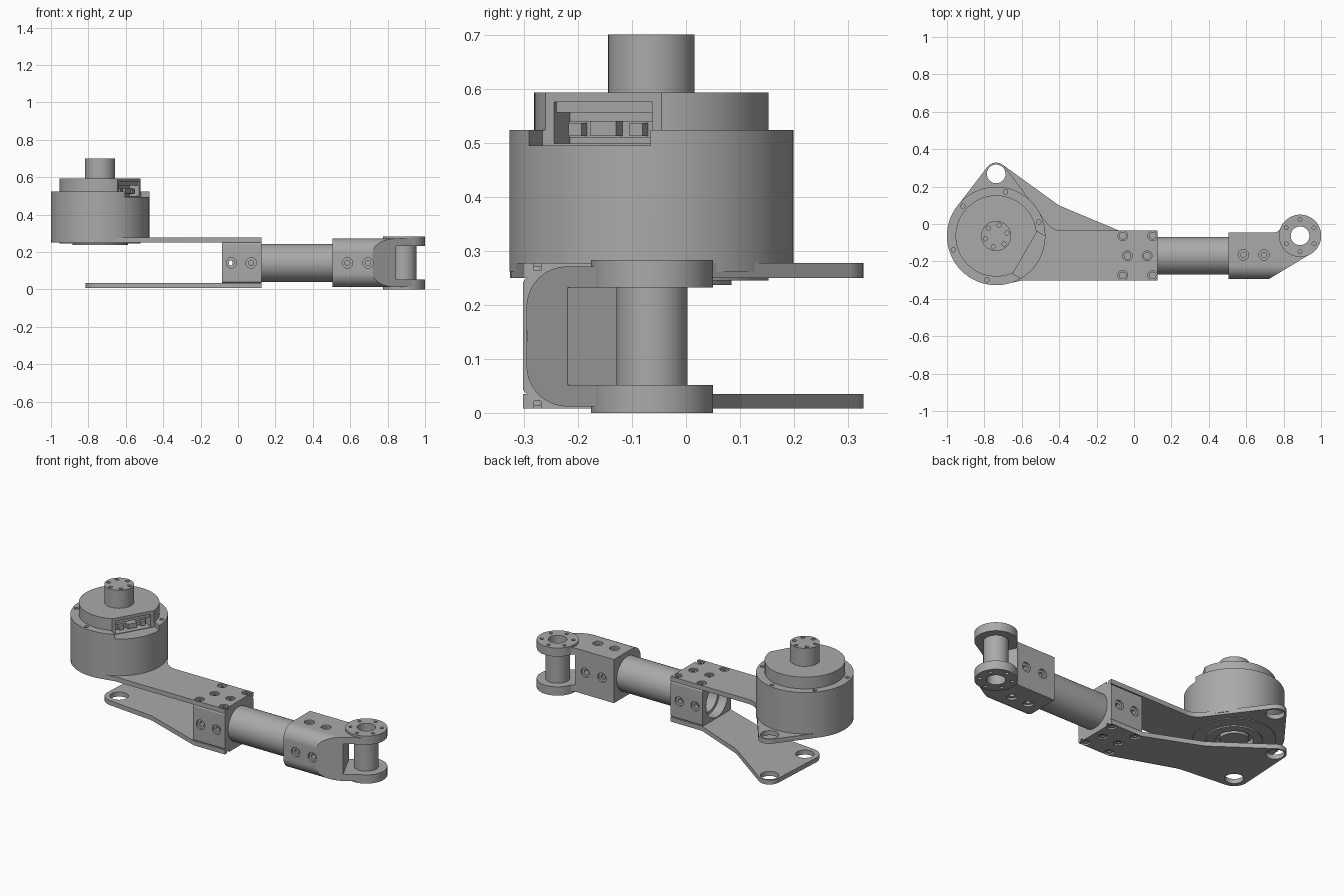
import bpy, bmesh, math
from math import sin, cos, pi, radians
from mathutils import Matrix

if "Cube" in bpy.data.objects:
    bpy.data.objects.remove(bpy.data.objects["Cube"])

metal = bpy.data.materials.new("machined_grey")
metal.use_nodes = True
GREY = (0.4, 0.4, 0.4, 1)
metal.diffuse_color = GREY
metal.node_tree.nodes["Principled BSDF"].inputs["Base Color"].default_value = GREY

MOTOR = (-0.737, -0.064)
LUG = (-0.737, 0.268)
HUB = (0.888, -0.063)
TUBE = (-0.17, 0.1415)


def to_object(name, bm):
    bmesh.ops.recalc_face_normals(bm, faces=bm.faces)
    mesh = bpy.data.meshes.new(name)
    bm.to_mesh(mesh)
    bm.free()
    mesh.materials.append(metal)
    obj = bpy.data.objects.new(name, mesh)
    bpy.context.collection.objects.link(obj)
    return obj


def belt(circles):
    """Outline wrapped counter-clockwise round circles; negative radius is a concave fillet."""
    n = len(circles)
    normals = []
    for i in range(n):
        (x1, y1, r1), (x2, y2, r2) = circles[i], circles[(i + 1) % n]
        dx, dy = x2 - x1, y2 - y1
        ratio = max(-1, min(1, (r1 - r2) / math.hypot(dx, dy)))
        normals.append(math.atan2(dy, dx) - math.acos(ratio))
    points = []
    for i, (x, y, r) in enumerate(circles):
        if r == 0:
            points.append((x, y))
            continue
        start = normals[i - 1]
        sweep = (normals[i] - start) % (2 * pi)
        if r < 0:
            sweep -= 2 * pi
        steps = max(3, int(abs(sweep) * 12))
        points += [(x + r * cos(start + sweep * k / steps), y + r * sin(start + sweep * k / steps))
                   for k in range(steps + 1)]
    return points


def sharp(*points):
    return belt([(x, y, 0) for x, y in points])


def disc(x, y, r, n=48):
    return [(x + r * cos(2 * pi * k / n), y + r * sin(2 * pi * k / n)) for k in range(n)]


def prism(name, outlines, lo, hi, axis="z"):
    """Extrude one or more outlines along an axis."""
    place = {"x": lambda u, v, w: (w, u, v), "y": lambda u, v, w: (u, w, v),
             "z": lambda u, v, w: (u, v, w)}[axis]
    bm = bmesh.new()
    for outline in outlines:
        a = [bm.verts.new(place(u, v, lo)) for u, v in outline]
        b = [bm.verts.new(place(u, v, hi)) for u, v in outline]
        bm.faces.new(a)
        bm.faces.new(b)
        for i in range(len(a)):
            j = (i + 1) % len(a)
            bm.faces.new((a[i], a[j], b[j], b[i]))
    return to_object(name, bm)


def lathe(name, profile, center, steps=96):
    bm = bmesh.new()
    verts = [bm.verts.new((r, 0, z)) for r, z in profile]
    edges = [bm.edges.new(p) for p in zip(verts, verts[1:])]
    bmesh.ops.spin(bm, geom=verts + edges, cent=(0, 0, 0), axis=(0, 0, 1), angle=2 * pi, steps=steps)
    bmesh.ops.remove_doubles(bm, verts=bm.verts, dist=1e-5)
    bmesh.ops.translate(bm, verts=bm.verts, vec=(*center, 0))
    return to_object(name, bm)


def boolean(obj, cutter, mode="DIFFERENCE"):
    mod = obj.modifiers.new("cut", "BOOLEAN")
    mod.object, mod.operation, mod.solver = cutter, mode, "EXACT"
    graph = bpy.context.evaluated_depsgraph_get()
    mesh = bpy.data.meshes.new_from_object(obj.evaluated_get(graph))
    obj.modifiers.clear()
    obj.data = mesh
    bpy.data.objects.remove(cutter)


def drill(obj, spots, r, lo, hi, axis="z", n=20):
    boolean(obj, prism("drill", [disc(x, y, r, n) for x, y in spots], lo, hi, axis))


def ring_spots(center, r, start, count=6):
    return [(center[0] + r * cos(radians(start) + 2 * pi * k / count),
             center[1] + r * sin(radians(start) + 2 * pi * k / count)) for k in range(count)]


def screw_hole(obj, spots, face, inward, axis):
    """Counterbore with a deeper narrow centre."""
    for r, depth in ((0.028, 0.012), (0.014, 0.045)):
        lo, hi = sorted((face - inward * 0.02, face + inward * depth))
        drill(obj, spots, r, lo, hi, axis)


def motor_box(name, d0, d1, s0, s1, z0, z1):
    """Box in the frame of the motor's connector side."""
    box = prism(name, [sharp((d0, s0), (d1, s0), (d1, s1), (d0, s1))], z0, z1)
    box.data.transform(Matrix.Translation((*MOTOR, 0)) @ Matrix.Rotation(radians(-30), 4, "Z"))
    return box


# Motor with stepped cap, shaft and recessed underside
motor = lathe("motor", [(0, 0.24), (0.075, 0.24), (0.075, 0.27), (0.1, 0.27), (0.1, 0.237),
                        (0.148, 0.237), (0.148, 0.245), (0.217, 0.245), (0.217, 0.262),
                        (0.263, 0.262), (0.263, 0.523), (0.217, 0.523), (0.217, 0.593),
                        (0.08, 0.593), (0.08, 0.7), (0, 0.7)], MOTOR)
boolean(motor, motor_box("notch", 0.178, 0.3, -0.13, 0.13, 0.495, 0.65))
boolean(motor, motor_box("pocket", 0.12, 0.25, -0.105, 0.105, 0.498, 0.575))
drill(motor, ring_spots(MOTOR, 0.24, 18), 0.012, 0.5, 0.55)
drill(motor, ring_spots(MOTOR, 0.06, 15), 0.011, 0.67, 0.75)

# Connector inside the pocket
motor_box("pocket_lip", 0.11, 0.17, -0.105, 0.105, 0.556, 0.576)
motor_box("connector_base", 0.11, 0.15, -0.09, 0.09, 0.51, 0.54)
motor_box("connector_plug", 0.14, 0.175, -0.03, 0.025, 0.512, 0.54)
for side in (-1, 1):
    motor_box("connector_pin", 0.14, 0.17, side * 0.065 - 0.014, side * 0.065 + 0.014, 0.512, 0.536)

# Plates joining the motor and the rear clamp
upper = prism("upper_plate", [belt([(0.125, -0.302, 0), (0.125, -0.035, 0), (-0.385, 0.065, -0.1),
                                    (*LUG, 0.06), (*MOTOR, 0.262), (-0.6, -0.302, 0)])], 0.25, 0.277)
drill(upper, [LUG], 0.05, 0.2, 0.3, n=40)
drill(upper, [MOTOR], 0.216, 0.2, 0.3, n=64)
lower = prism("lower_plate", [belt([(0.125, -0.302, 0), (0.125, -0.035, 0), (-0.08, -0.035, 0),
                                    (-0.352, 0.187, -0.1), (*LUG, 0.06), (*MOTOR, 0.078),
                                    (-0.47, -0.27, -0.1), (-0.08, -0.302, 0)])], 0.008, 0.035)
drill(lower, [LUG, MOTOR], 0.05, 0, 0.1, n=40)

# Rear clamp block with its screw holes
clamp = prism("rear_clamp", [belt([(-0.29, 0.047, 0.012), (-0.047, 0.047, 0.012),
                                   (-0.047, 0.238, 0.012), (-0.29, 0.238, 0.012)])],
              -0.085, 0.125, "x")
drill(clamp, [TUBE], 0.1015, -0.2, 0.2, "x", 64)
sides = [(-0.035, 0.1415), (0.07, 0.1415)]
screw_hole(clamp, sides, -0.302, 1, "y")
screw_hole(clamp, sides, -0.035, -1, "y")
plate_spots = [(-0.035, -0.17), (0.07, -0.17)] + [(x, y) for x in (-0.06, 0.1) for y in (-0.275, -0.063)]
for plate, face, inward in ((upper, 0.277, 1), (lower, 0.008, -1)):
    lo, hi = sorted((face - inward * 0.014, face + inward * 0.05))
    drill(plate, plate_spots, 0.026, lo, hi)
    ring = prism("screw_head", [disc(x, y, 0.02, 20) for x, y in plate_spots],
                 *sorted((face - inward * 0.016, face - inward * 0.005)))
    drill(ring, plate_spots, 0.011, *sorted((face - inward * 0.013, face + inward * 0.05)), n=6)

# Arm tube
tube = prism("arm_tube", [disc(*TUBE, 0.1012, 64)], -0.03, 0.6, "x")
drill(tube, [TUBE], 0.085, -0.1, 0.55, "x", 64)

# Fork clamp: tapered profile, rounded front edges, angled slot
fork = prism("fork_clamp", [belt([(0.505, -0.295, 0), (0.72, -0.295, 0), (*HUB, 0.112),
                                  (0.7475, -0.005, -0.04), (0.505, -0.045, 0)])], 0.012, 0.271)
boolean(fork, prism("rounder", [belt([(-0.22, 0.087, 0.075), (0.2, 0.012, 0), (0.2, 0.271, 0),
                                      (-0.22, 0.196, 0.075)])], 0.4, 1.2, "x"), "INTERSECT")
boolean(fork, prism("slot", [sharp((0.94, -0.415), (1.1, -0.415), (1.1, 0.08), (0.7, 0.08))],
                    0.052, 0.232))
fork_sides = [(0.585, 0.1415), (0.695, 0.1415)]
fork_tops = [(0.585, -0.165), (0.695, -0.165)]
screw_hole(fork, fork_sides, -0.295, 1, "y")
screw_hole(fork, fork_sides, -0.045, -1, "y")
screw_hole(fork, fork_tops, 0.271, -1, "z")
screw_hole(fork, fork_tops, 0.012, 1, "z")
drill(fork, [HUB], 0.06, -0.1, 0.4, n=48)

# Wrist hub: two flanges on a hollow pillar
hub = lathe("wrist_hub", [(0.05, 0), (0.113, 0), (0.113, 0.052), (0.066, 0.052), (0.066, 0.232),
                          (0.113, 0.232), (0.113, 0.283), (0.05, 0.283), (0.05, 0)], HUB, 64)
bolts = ring_spots(HUB, 0.086, 30)
drill(hub, bolts, 0.01, 0.262, 0.3)
drill(hub, bolts, 0.01, -0.02, 0.02)

# Smooth round walls, keep edges crisp
for obj in bpy.context.collection.objects:
    if obj.type == "MESH" and metal.name in obj.data.materials:
        bpy.ops.object.select_all(action="DESELECT")
        obj.select_set(True)
        bpy.context.view_layer.objects.active = obj
        bpy.ops.object.shade_smooth_by_angle(angle=radians(30))
